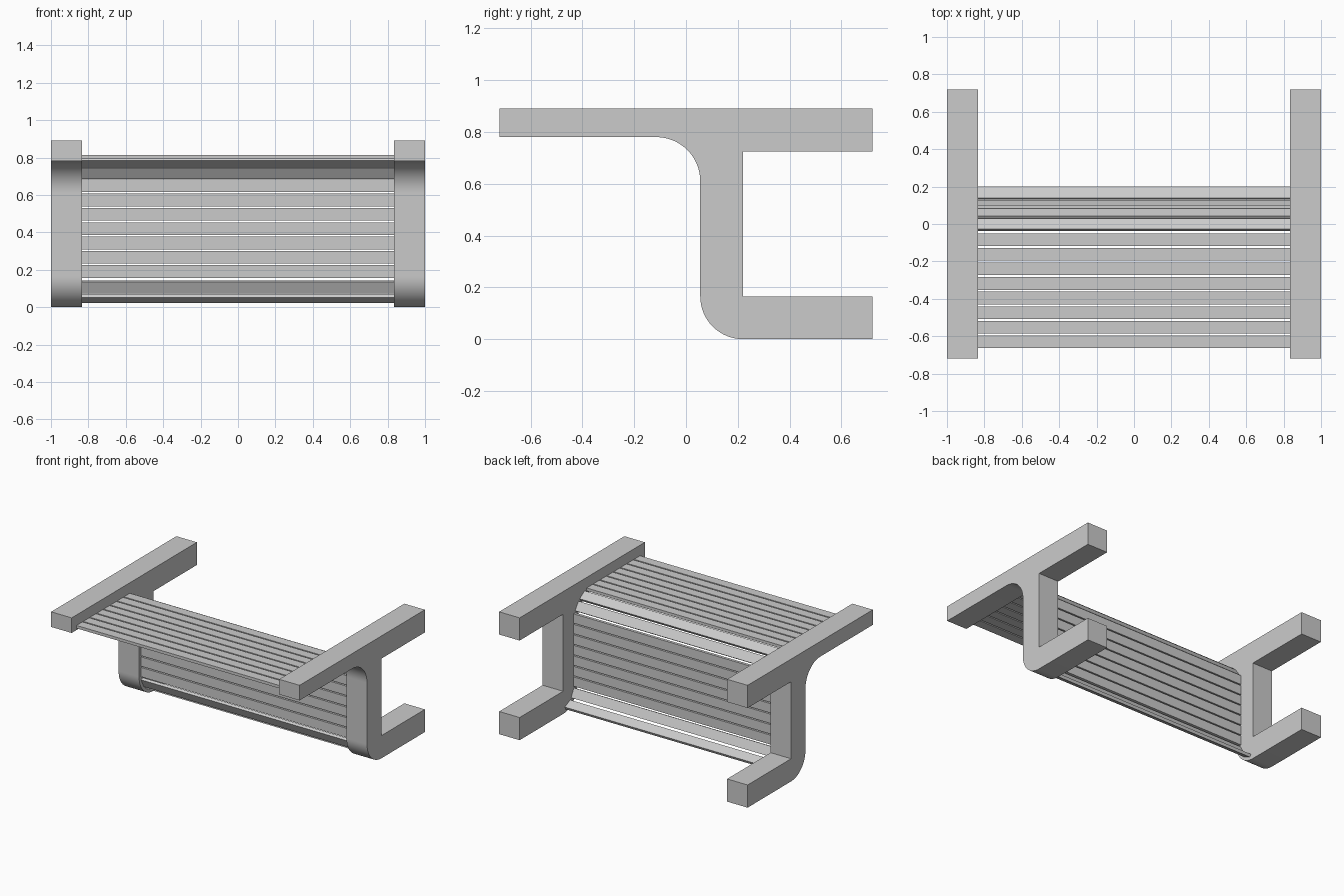
import bpy, bmesh
from math import sin, cos, pi, radians

if "Cube" in bpy.data.objects:
    bpy.data.objects.remove(bpy.data.objects["Cube"])

INNER, OUTER = 0.835, 1.0      # x extent of each side frame
SLAT_W, SLAT_T = 0.068, 0.021


def arc(cy, cz, r, a0, a1, n=16):
    return [(cy + r * cos(radians(a0 + (a1 - a0) * i / n)),
             cz + r * sin(radians(a0 + (a1 - a0) * i / n))) for i in range(n + 1)]


def extrude_profile(name, pts, x0, x1):
    bm = bmesh.new()
    face = bm.faces.new([bm.verts.new((x0, y, z)) for y, z in pts])
    ext = bmesh.ops.extrude_face_region(bm, geom=[face])
    bmesh.ops.translate(bm, vec=(x1 - x0, 0, 0),
                        verts=[v for v in ext["geom"] if isinstance(v, bmesh.types.BMVert)])
    bmesh.ops.recalc_face_normals(bm, faces=bm.faces)
    mesh = bpy.data.meshes.new(name)
    bm.to_mesh(mesh)
    bm.free()
    ob = bpy.data.objects.new(name, mesh)
    bpy.context.collection.objects.link(ob)
    return ob


def slat(name, y, z, angle):
    # angle is the tilt of the slat's width in the side view
    c, s = cos(radians(angle)), sin(radians(angle))
    w, t = SLAT_W / 2, SLAT_T / 2
    pts = [(y + a * c - b * s, z + a * s + b * c)
           for a, b in ((-w, -t), (w, -t), (w, t), (-w, t))]
    extrude_profile(name, pts, -INNER, INNER)


# Side frames: top beam, upright with rounded bends, wall arms
profile = [(-0.72, 0.89), (-0.72, 0.78)]
profile += arc(-0.115, 0.61, 0.17, 90, 0)
profile += arc(0.22, 0.165, 0.165, 180, 270)
profile += [(0.72, 0.0), (0.72, 0.165), (0.22, 0.165),
            (0.22, 0.725), (0.72, 0.725), (0.72, 0.89)]
for side, x0, x1 in (("left", -OUTER, -INNER), ("right", INNER, OUTER)):
    frame = extrude_profile(side + "_frame", profile, x0, x1)
    bpy.ops.object.select_all(action='DESELECT')
    frame.select_set(True)
    bpy.context.view_layer.objects.active = frame
    bpy.ops.object.shade_smooth_by_angle(angle=radians(30))

# Flat top slats
for i in range(8):
    slat(f"top_slat_{i + 1}", -0.63 + i * 0.078, 0.803, 0)

# Slats round the upper bend
for i, a in enumerate((58, 35)):
    slat(f"upper_bend_slat_{i + 1}", -0.11 + 0.2 * cos(radians(a)),
         0.605 + 0.2 * sin(radians(a)), a - 90)

# Upright slats
for i in range(7):
    slat(f"upright_slat_{i + 1}", 0.09, 0.19 + i * 0.0765, 90)

# Slats round the lower bend
for i, a in enumerate((206, 245)):
    slat(f"lower_bend_slat_{i + 1}", 0.22 + 0.13 * cos(radians(a)),
         0.165 + 0.13 * sin(radians(a)), a - 90)
